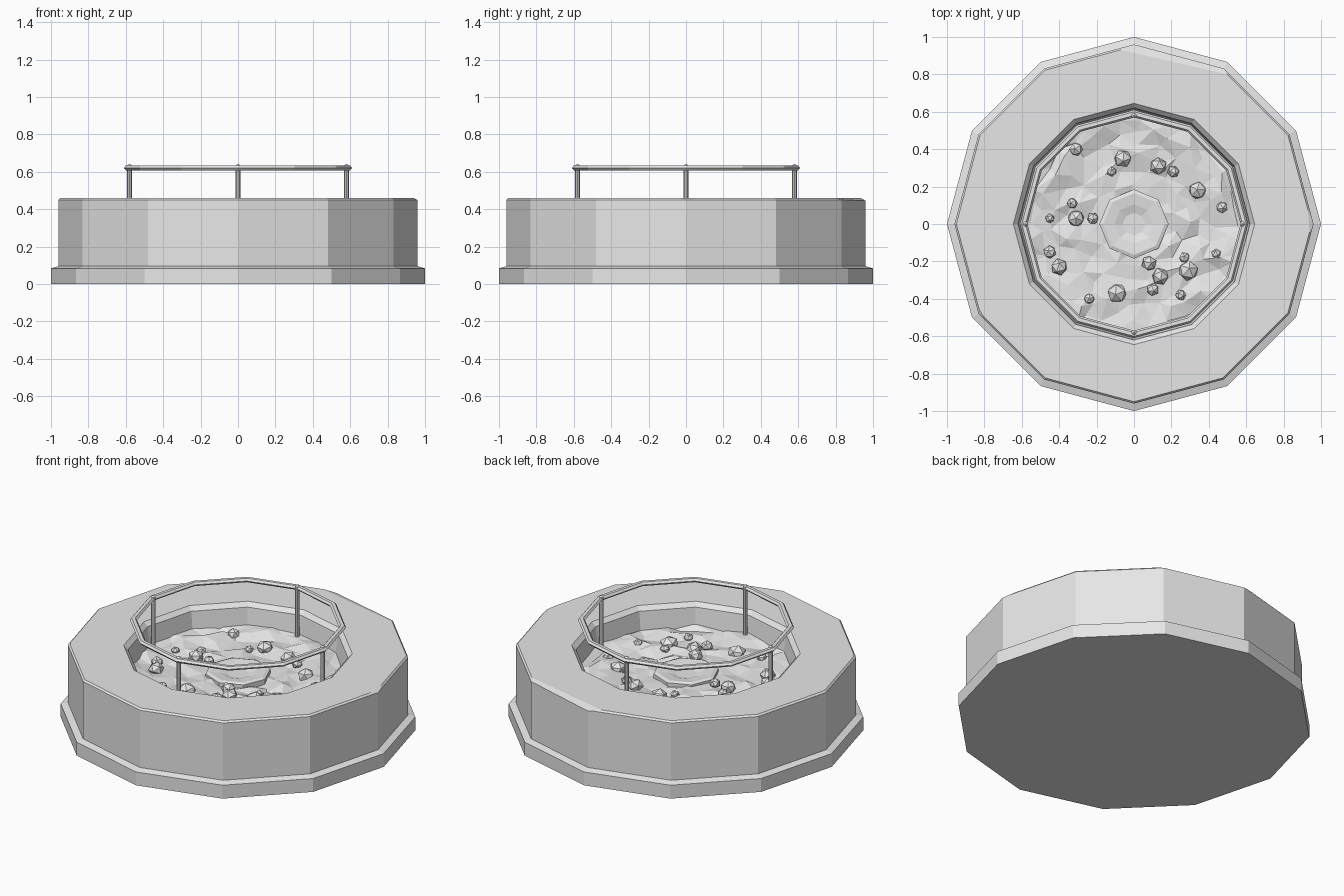
import bpy, bmesh, math, random
from mathutils import Vector, Matrix

random.seed(7)
cube = bpy.data.objects.get("Cube")
if cube:
    bpy.data.objects.remove(cube, do_unlink=True)

stone = bpy.data.materials.new("grey_stone")
stone.use_nodes = True
GREY = (0.8, 0.8, 0.8, 1)
stone.diffuse_color = GREY
stone.node_tree.nodes["Principled BSDF"].inputs["Base Color"].default_value = GREY


def polar(r, deg, z):
    a = math.radians(deg)
    return Vector((r * math.cos(a), r * math.sin(a), z))


def finish(bm, name):
    bmesh.ops.recalc_face_normals(bm, faces=bm.faces)
    mesh = bpy.data.meshes.new(name)
    bm.to_mesh(mesh)
    bm.free()
    mesh.materials.append(stone)
    obj = bpy.data.objects.new(name, mesh)
    bpy.context.collection.objects.link(obj)
    return obj


def lathe(profile, sides, cap_start=False, cap_end=False, loop=False):
    """Faceted turned shape from (radius, height) pairs."""
    bm = bmesh.new()
    rings = [[bm.verts.new(polar(r, 360 * i / sides, z)) for i in range(sides)]
             for r, z in profile]
    pairs = list(zip(rings, rings[1:]))
    if loop:
        pairs.append((rings[-1], rings[0]))
    for a, b in pairs:
        for i in range(sides):
            j = (i + 1) % sides
            bm.faces.new((a[i], a[j], b[j], b[i]))
    if cap_start:
        bm.faces.new(rings[0])
    if cap_end:
        bm.faces.new(rings[-1])
    return bm


# Stepped plinth, drum wall and recessed basin
bm = lathe([(1, 0), (1, .083), (.96, .095), (.96, .45), (.95, .46),
            (.645, .46), (.62, .435), (.6, .28)], 12, True, True)
# Chipped corners: angle, reach along the rim, depth below the rim
for deg, radius, tilt, turn in [(90, .915, .35, -13), (0, .935, .5, 4), (262, .935, .3, -2),
                                (135, .918, .6, 0), (210, .945, .8, 3)]:
    normal = polar(1, deg + turn, 0) * tilt + Vector((0, 0, 1))
    cut = bmesh.ops.bisect_plane(bm, geom=bm.verts[:] + bm.edges[:] + bm.faces[:],
                                 plane_co=polar(radius, deg, .46),
                                 plane_no=normal.normalized(), clear_outer=True)
    edges = [e for e in cut["geom_cut"] if isinstance(e, bmesh.types.BMEdge) and e.is_boundary]
    if edges:
        bmesh.ops.holes_fill(bm, edges=edges, sides=0)
finish(bm, "basin_wall")

# Uneven ground inside the basin
bm = bmesh.new()
bm.verts.new((0, 0, .3))
for k, r in enumerate([.14, .22, .29, .36, .43, .5, .555]):
    count = 10 + 4 * k
    for i in range(count):
        deg = 360 * (i + .5 * (k % 2) + random.uniform(-.3, .3)) / count
        height = .305 + .02 * (r / .6) ** 2 + random.uniform(-.018, .018)
        bm.verts.new(polar(r + random.uniform(-.022, .022), deg, height))
for i in range(24):
    bm.verts.new(polar(.605, 15 * i, .33 + random.uniform(-.01, .01)))
# Join the points into a triangulated surface
from mathutils import geometry
flat = [v.co.to_2d() for v in bm.verts]
bm.verts.ensure_lookup_table()
for tri in geometry.delaunay_2d_cdt(flat, [], [], 0, 1e-5)[2]:
    bm.faces.new([bm.verts[i] for i in tri])
finish(bm, "rough_ground")

# Shallow eight-sided dish in the middle
finish(lathe([(.185, .28), (.185, .325), (.165, .332), (.105, .325), (.06, .312)],
             8, False, True), "centre_dish")

# Loose rocks: x, y, radius
ROCKS = [(-.31, .4, .038), (-.06, .35, .05), (-.12, .28, .027), (.13, .31, .047),
         (.21, .28, .033), (.34, .18, .05), (.47, .09, .033), (-.33, .11, .03),
         (-.31, .03, .047), (-.22, .03, .033), (-.45, .03, .026), (-.45, -.15, .036),
         (-.4, -.23, .046), (-.24, -.4, .03), (-.09, -.37, .055), (.08, -.21, .042),
         (.14, -.28, .047), (.1, -.35, .036), (.29, -.25, .056), (.27, -.18, .03),
         (.25, -.38, .03), (.44, -.16, .028)]
for x, y, r in ROCKS:
    bm = bmesh.new()
    bmesh.ops.create_icosphere(bm, subdivisions=1, radius=r)
    turn = Matrix.Rotation(random.uniform(0, 6), 4, "Z") @ Matrix.Rotation(random.random(), 4, "X")
    bm.transform(Matrix.Translation((x, y, .322)) @ Matrix.Diagonal((1, 1, .85, 1)) @ turn)
    finish(bm, "rock")

# Twelve-sided rail on four thin posts
section = [(.59 + .02 * math.cos(a), .62 + .014 * math.sin(a))
           for a in (math.tau * i / 6 for i in range(6))]
finish(lathe(section, 12, loop=True), "rail")
for deg in range(0, 360, 90):
    bm = lathe([(.013, .29), (.013, .632), (.004, .64)], 8, True, True)
    bm.transform(Matrix.Translation(polar(.58, deg, 0)))
    finish(bm, "rail_post")
